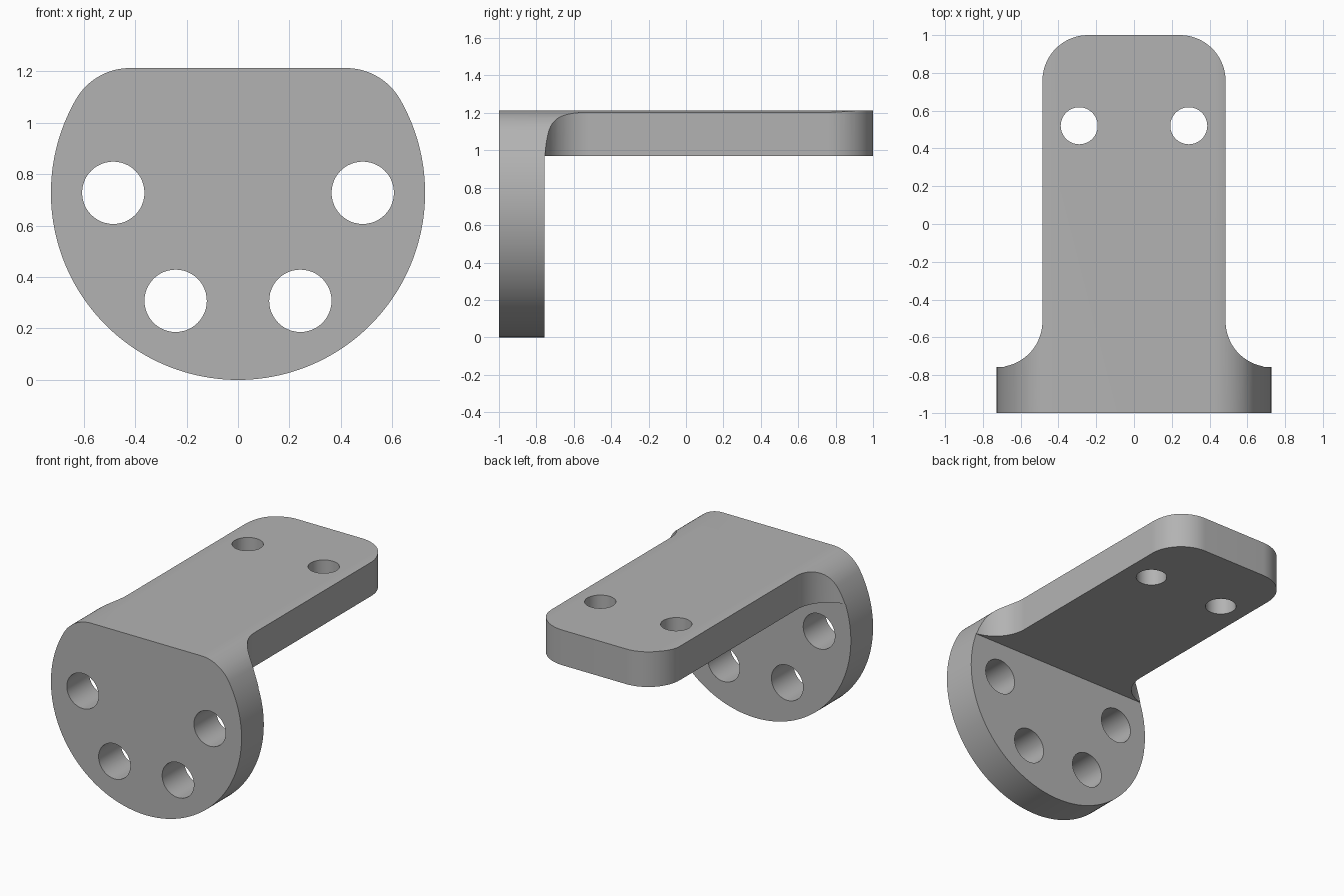
import bpy, bmesh
from math import sin, cos, pi, atan2, sqrt
from mathutils import Vector

if "Cube" in bpy.data.objects:
    bpy.data.objects.remove(bpy.data.objects["Cube"], do_unlink=True)

U = 2 / 8.25          # plate thickness, the module for most sizes
BACK = -1 + U         # rear face of the flange
TOP = 5 * U

grey = bpy.data.materials.new("bracket_grey")
grey.use_nodes = True
grey.diffuse_color = (0.45, 0.45, 0.45, 1)
grey.node_tree.nodes["Principled BSDF"].inputs["Base Color"].default_value = grey.diffuse_color


def arc(cx, cy, r, a0, a1, n):
    return [(cx + r * cos(a0 + (a1 - a0) * i / n), cy + r * sin(a0 + (a1 - a0) * i / n))
            for i in range(n + 1)]


def prism(name, outline, axis, lo, hi):
    """Extrude a 2D outline along y (outline in x, z) or z (outline in x, y)."""
    place = (lambda p, d: (p[0], d, p[1])) if axis == "y" else (lambda p, d: (p[0], p[1], d))
    bm = bmesh.new()
    face = bm.faces.new([bm.verts.new(place(p, lo)) for p in outline])
    new = bmesh.ops.extrude_face_region(bm, geom=[face])["geom"]
    bmesh.ops.translate(bm, verts=[v for v in new if isinstance(v, bmesh.types.BMVert)],
                        vec=Vector(place((0, 0), hi - lo)))
    bmesh.ops.recalc_face_normals(bm, faces=bm.faces)
    mesh = bpy.data.meshes.new(name)
    bm.to_mesh(mesh)
    bm.free()
    mesh.materials.append(grey)
    obj = bpy.data.objects.new(name, mesh)
    bpy.context.collection.objects.link(obj)
    return obj


def combine(target, cutter, operation):
    mod = target.modifiers.new("cut", "BOOLEAN")
    mod.operation, mod.object, mod.solver = operation, cutter, "EXACT"
    bpy.context.view_layer.objects.active = target
    bpy.ops.object.modifier_apply(modifier=mod.name)
    bpy.data.objects.remove(cutter, do_unlink=True)


def mirrored(half):
    return half + [(-x, y) for x, y in reversed(half) if abs(x) > 1e-6]


# Front silhouette: a disc with a flat top and rounded shoulders
shoulder_x = sqrt(3) * U
join = atan2(U, shoulder_x)
front = mirrored(arc(0, 3 * U, 3 * U, -pi / 2, join, 56)
                 + arc(shoulder_x, 4 * U, U, join, pi / 2, 16)[1:])
bracket = prism("angle_bracket", front, "y", -1, 1.2)

# Plan silhouette: wide flange, concave fillets, arm with rounded end
plan = mirrored([(1, -1.3), (1, BACK)]
                + arc(3 * U, BACK + U, U, -pi / 2, -pi, 24)
                + arc(U, 1 - U, U, 0, pi / 2, 24))
combine(bracket, prism("plan_cutter", plan, "z", -1, 2), "INTERSECT")

# Open space under the arm
space = [(-1, BACK), (1, BACK), (1, 2), (-1, 2)]
combine(bracket, prism("space_cutter", space, "z", -1, TOP - U), "DIFFERENCE")

# Bolt holes through the flange and the arm
for side in (-1, 1):
    for angle in (0, -pi / 3):
        hole = arc(side * 2 * U * cos(angle), 3 * U + 2 * U * sin(angle), U / 2, 0, 2 * pi, 48)[:-1]
        combine(bracket, prism("hole_cutter", hole, "y", -1.2, BACK + 0.1), "DIFFERENCE")
    hole = arc(side * 0.29, 0.52, 0.098, 0, 2 * pi, 48)[:-1]
    combine(bracket, prism("hole_cutter", hole, "z", 0.5, 1.5), "DIFFERENCE")

# Smooth curved walls, sharp rims
bpy.ops.object.select_all(action="DESELECT")
bracket.select_set(True)
bpy.context.view_layer.objects.active = bracket
bpy.ops.object.shade_smooth_by_angle(angle=pi / 6)
